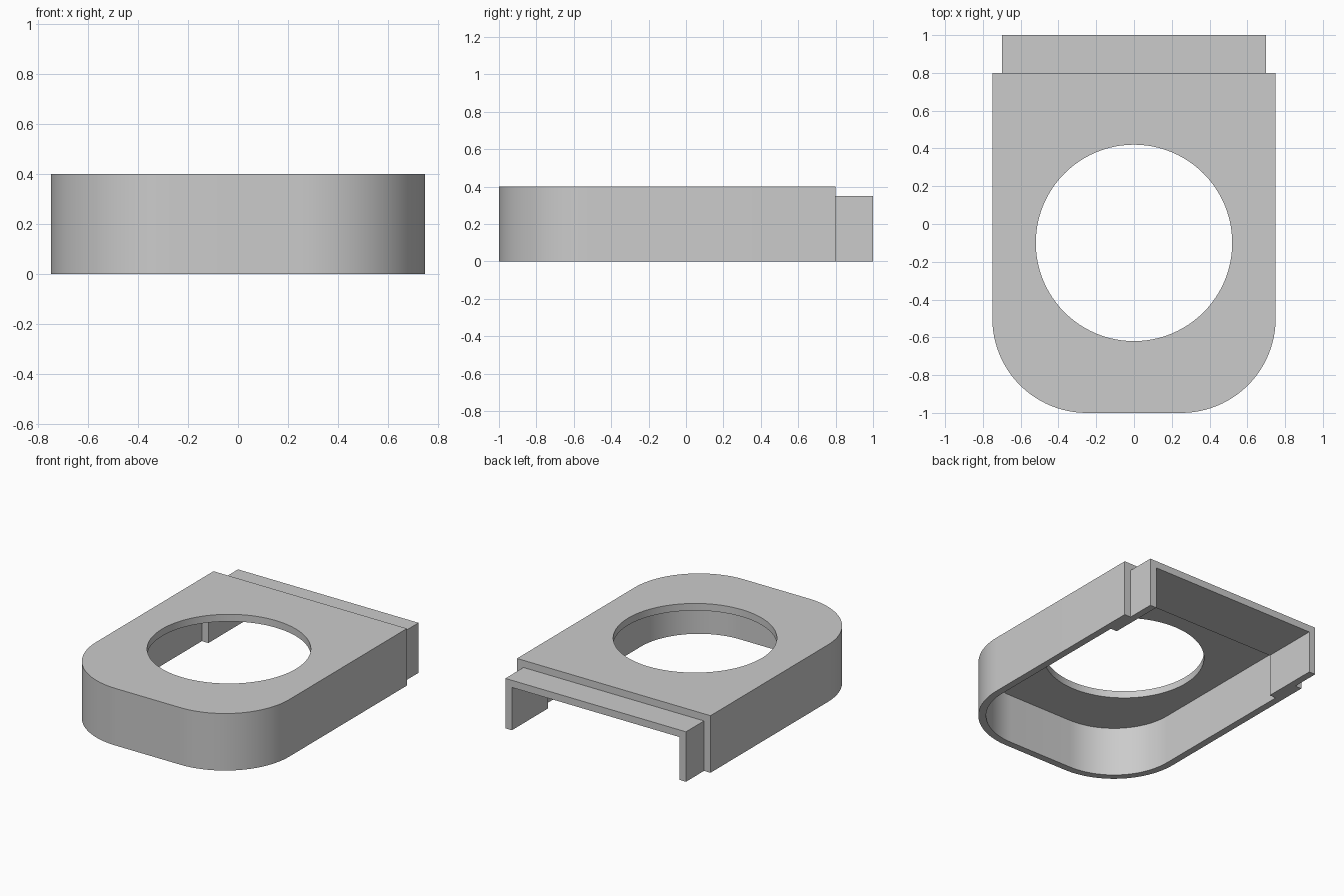
import bpy, bmesh, math

old = bpy.data.objects.get("Cube")
if old:
    bpy.data.objects.remove(old, do_unlink=True)

WALL = 0.05
grey = bpy.data.materials.new("plain grey")
grey.use_nodes = True
colour = (0.6, 0.6, 0.6, 1)
grey.diffuse_color = colour
grey.node_tree.nodes["Principled BSDF"].inputs["Base Color"].default_value = colour


def prism(name, outline, z0, z1):
    """Extrude a flat outline from z0 up to z1."""
    bm = bmesh.new()
    base = bm.faces.new([bm.verts.new((x, y, z0)) for x, y in outline])
    top = bmesh.ops.extrude_face_region(bm, geom=[base])["geom"]
    verts = [v for v in top if isinstance(v, bmesh.types.BMVert)]
    bmesh.ops.translate(bm, vec=(0, 0, z1 - z0), verts=verts)
    bmesh.ops.recalc_face_normals(bm, faces=bm.faces)
    mesh = bpy.data.meshes.new(name)
    bm.to_mesh(mesh)
    bm.free()
    mesh.materials.append(grey)
    obj = bpy.data.objects.new(name, mesh)
    bpy.context.collection.objects.link(obj)
    return obj


def arc(cx, cy, r, start, end, steps):
    angles = [math.radians(start + (end - start) * i / steps) for i in range(steps + 1)]
    return [(cx + r * math.cos(a), cy + r * math.sin(a)) for a in angles]


def rounded_front(inset, back):
    """Outline with two large rounded corners at the front."""
    r = 0.5 - inset
    return (arc(-0.25, -0.5, r, 180, 270, 24) + arc(0.25, -0.5, r, 270, 360, 24)
            + [(0.75 - inset, back), (inset - 0.75, back)])


def rectangle(half, y0, y1):
    return [(-half, y0), (half, y0), (half, y1), (-half, y1)]


def cut(obj, cutter):
    """Subtract the cutter, then discard it."""
    cutter.hide_render = True
    mod = obj.modifiers.new("cut", "BOOLEAN")
    mod.operation = "DIFFERENCE"
    mod.solver = "EXACT"
    mod.object = cutter
    bpy.context.view_layer.objects.active = obj
    bpy.ops.object.modifier_apply(modifier=mod.name)
    bpy.data.objects.remove(cutter, do_unlink=True)


# Main shell: open below and at the back, with a round opening on top
shell = prism("shell_body", rounded_front(0, 0.8), 0, 0.4)
cut(shell, prism("cavity_cutter", rounded_front(WALL, 0.95), -0.1, 0.4 - WALL))
cut(shell, prism("hole_cutter", arc(0, -0.1, 0.52, 0, 360, 96)[:-1], 0.2, 0.6))

# Connecting sleeve: nested inside the shell and sticking out at the back
sleeve = prism("rear_sleeve", rectangle(0.7, 0.6, 1.0), 0, 0.35)
cut(sleeve, prism("sleeve_cutter", rectangle(0.7 - WALL, 0.5, 1.1), -0.1, 0.35 - WALL))

# Smooth the curved walls, keep edges crisp
for obj in (shell, sleeve):
    bpy.ops.object.select_all(action="DESELECT")
    obj.select_set(True)
    bpy.context.view_layer.objects.active = obj
    bpy.ops.object.shade_smooth_by_angle(angle=math.radians(30))
